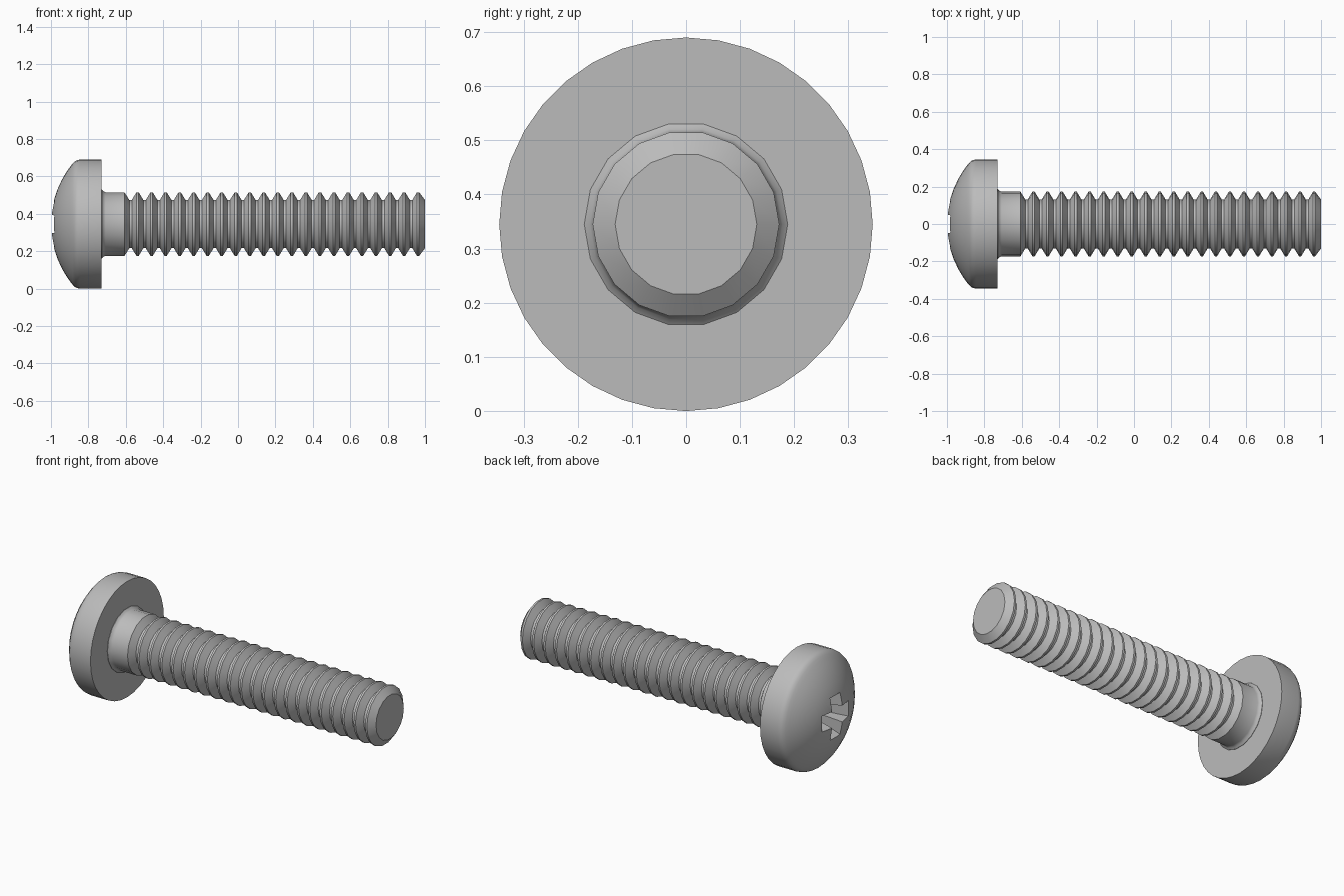
import bpy, bmesh, math
from mathutils import Vector

if "Cube" in bpy.data.objects:
    bpy.data.objects.remove(bpy.data.objects["Cube"])

R = 0.345          # head radius, also height of the screw axis

steel = bpy.data.materials.new("steel grey")
steel.diffuse_color = (0.5, 0.5, 0.5, 1)
steel.use_nodes = True
steel.node_tree.nodes["Principled BSDF"].inputs["Base Color"].default_value = steel.diffuse_color


def finish(name, bm):
    bmesh.ops.recalc_face_normals(bm, faces=bm.faces)
    me = bpy.data.meshes.new(name)
    bm.to_mesh(me)
    bm.free()
    me.materials.append(steel)
    ob = bpy.data.objects.new(name, me)
    bpy.context.collection.objects.link(ob)
    return ob


def lathe(name, profile, sides):
    """Revolve (x, radius) points about the x axis, capping both ends."""
    bm = bmesh.new()
    rings = []
    for x, r in profile:
        rings.append([bm.verts.new((x, r * math.cos(a), R + r * math.sin(a)))
                      for a in (2 * math.pi * i / sides for i in range(sides))])
    for a, b in zip(rings, rings[1:]):
        for i in range(sides):
            j = (i + 1) % sides
            bm.faces.new((a[i], a[j], b[j], b[i]))
    bm.faces.new(rings[0])
    bm.faces.new(rings[-1])
    return finish(name, bm)


def smooth(ob):
    bpy.ops.object.select_all(action='DESELECT')
    ob.select_set(True)
    bpy.context.view_layer.objects.active = ob
    bpy.ops.object.shade_smooth_by_angle(angle=math.radians(30))


# Domed pan head
dome_r = 0.51
head_profile = [(-1 + dome_r - math.sqrt(dome_r ** 2 - r * r), r)
                for r in (0.02, 0.08, 0.14, 0.19, 0.24, 0.28, 0.31, 0.325)]
head_profile += [(-0.872, 0.336), (-0.86, 0.342), (-0.845, R), (-0.73, R)]
head = lathe("pan_head", head_profile, 36)

# Cross recess: two tapered blades cut into the dome
for k in range(2):
    bm = bmesh.new()
    loops = []
    for x, length, width in ((-1.03, 0.145, 0.053), (-0.83, 0.06, 0.026)):
        loop = []
        for s, t in ((1, 1), (-1, 1), (-1, -1), (1, -1)):
            u, v = s * length, t * width
            y, z = (u, v) if k == 0 else (v, u)
            loop.append(bm.verts.new((x, y, R + z)))
        loops.append(loop)
    for i in range(4):
        j = (i + 1) % 4
        bm.faces.new((loops[0][i], loops[0][j], loops[1][j], loops[1][i]))
    bm.faces.new(loops[0])
    bm.faces.new(loops[1])
    cutter = finish("recess_cutter", bm)
    cutter.hide_render = True
    mod = head.modifiers.new("recess", 'BOOLEAN')
    mod.operation = 'DIFFERENCE'
    mod.solver = 'EXACT'
    mod.object = cutter
    bpy.context.view_layer.objects.active = head
    bpy.ops.object.modifier_apply(modifier=mod.name)
    bpy.data.objects.remove(cutter)
smooth(head)

# Shank with fillet under the head, then ring threads
crest, root, pitch = 0.1725, 0.131, 0.075
profile = [(-0.75, 0.188), (-0.728, 0.188), (-0.72, 0.178), (-0.708, crest), (-0.607, crest)]
for i in range(21):
    c = -0.537 + i * pitch
    profile += [(c - 0.044, root), (c - 0.031, root),
                (c - 0.006, crest), (c + 0.006, crest)]
profile += [(1.0, root)]
smooth(lathe("threaded_shank", profile, 18))
